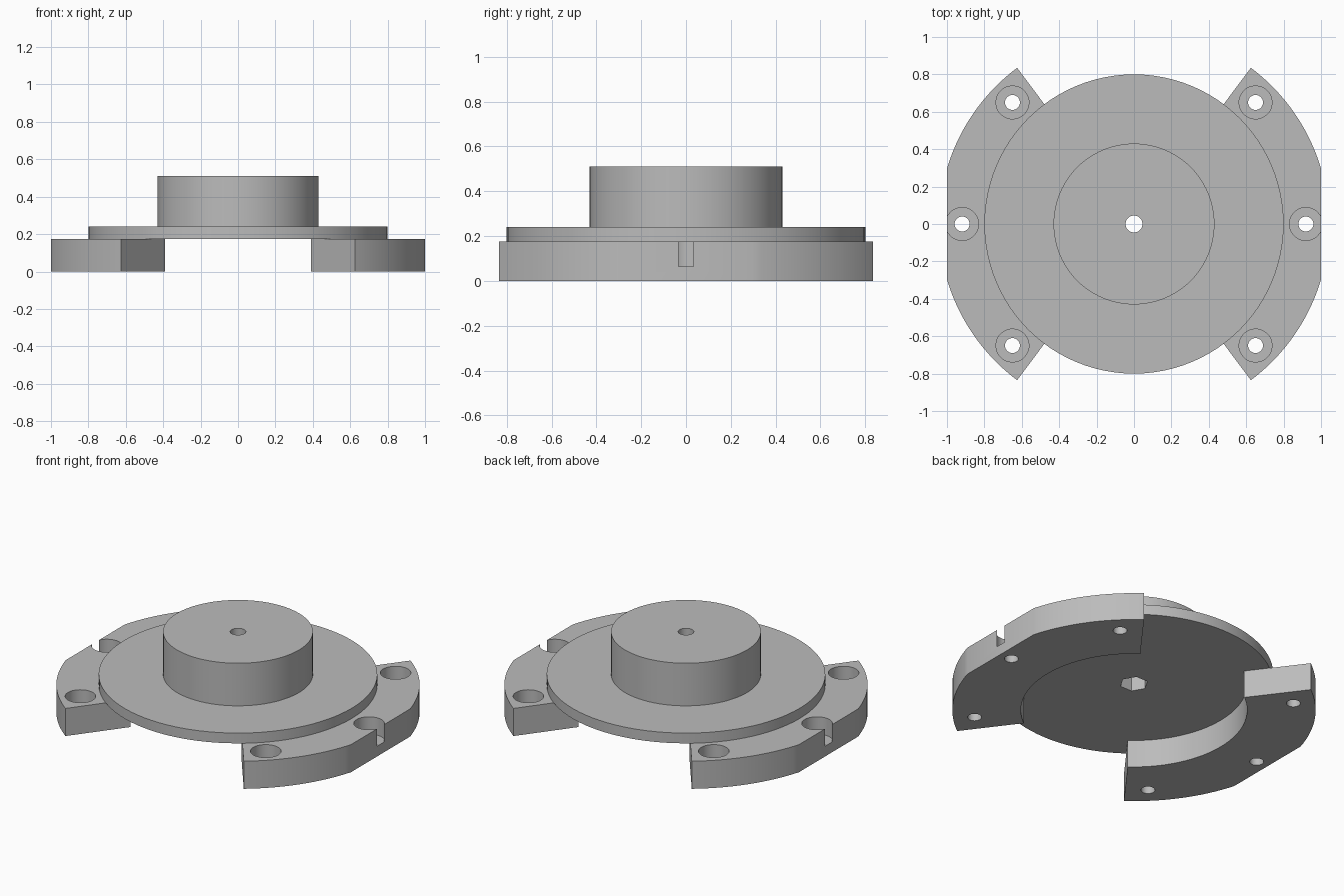
import bpy
import bmesh
from math import sin, cos, acos, atan2, pi, radians

if "Cube" in bpy.data.objects:
    bpy.data.objects.remove(bpy.data.objects["Cube"], do_unlink=True)

grey = bpy.data.materials.new("light grey")
grey.use_nodes = True
grey.diffuse_color = (0.5, 0.5, 0.5, 1)
grey.node_tree.nodes["Principled BSDF"].inputs["Base Color"].default_value = (0.5, 0.5, 0.5, 1)

FOOT_TOP, DISC_TOP, HUB_TOP = 0.175, 0.24, 0.51
OUTER, INNER = 1.043, 0.65
BOLT_CIRCLE = 0.919


def arc(radius, start, end, steps):
    angles = [start + (end - start) * i / steps for i in range(steps + 1)]
    return [(radius * cos(a), radius * sin(a)) for a in angles]


def prism(name, outline, bottom, top):
    """Extrude a flat outline between two heights."""
    bm = bmesh.new()
    face = bm.faces.new([bm.verts.new((x, y, bottom)) for x, y in outline])
    moved = bmesh.ops.extrude_face_region(bm, geom=[face])["geom"]
    verts = [v for v in moved if isinstance(v, bmesh.types.BMVert)]
    bmesh.ops.translate(bm, verts=verts, vec=(0, 0, top - bottom))
    bmesh.ops.recalc_face_normals(bm, faces=bm.faces)
    mesh = bpy.data.meshes.new(name)
    bm.to_mesh(mesh)
    bm.free()
    mesh.materials.append(grey)
    obj = bpy.data.objects.new(name, mesh)
    bpy.context.collection.objects.link(obj)
    return obj


def cylinder(name, radius, bottom, top, x=0, y=0, sides=48):
    outline = [(x + px, y + py) for px, py in arc(radius, 0, 2 * pi, sides)[:-1]]
    return prism(name, outline, bottom, top)


def boolean(obj, other, operation):
    """Combine with another solid, which is then removed."""
    mod = obj.modifiers.new("solid", "BOOLEAN")
    mod.operation = operation
    mod.solver = "EXACT"
    mod.object = other
    bpy.context.view_layer.objects.active = obj
    bpy.ops.object.modifier_apply(modifier=mod.name)
    bpy.data.objects.remove(other, do_unlink=True)


def shade(obj):
    bpy.ops.object.select_all(action="DESELECT")
    obj.select_set(True)
    bpy.context.view_layer.objects.active = obj
    bpy.ops.object.shade_smooth_by_angle(angle=radians(20))


# Flange disc with the raised hub, a through bore and a hexagonal nut pocket
flange = cylinder("flange_and_hub", 0.8, FOOT_TOP, DISC_TOP, sides=96)
boolean(flange, cylinder("hub", 0.43, 0.2, HUB_TOP, sides=96), "UNION")
boolean(flange, cylinder("bore", 0.045, 0, 1), "DIFFERENCE")
boolean(flange, cylinder("nut_pocket", 0.082, 0, 0.295, sides=6), "DIFFERENCE")
shade(flange)

# Two curved feet, each with a flat outer side and three counterbored holes
end = atan2(0.835, 0.625)
flat = acos(1 / OUTER)
for name, turn in (("left_foot", 0), ("right_foot", pi)):
    outline = (arc(OUTER, turn - end, turn - flat, 16)
               + arc(OUTER, turn + flat, turn + end, 16)
               + arc(INNER, turn + end, turn - end, 32))
    foot = prism(name, outline, 0, FOOT_TOP)
    for offset in (-pi / 4, 0, pi / 4):
        x = BOLT_CIRCLE * cos(turn + offset)
        y = BOLT_CIRCLE * sin(turn + offset)
        boolean(foot, cylinder("screw_hole", 0.04, -0.1, 0.3, x, y), "DIFFERENCE")
        boolean(foot, cylinder("counterbore", 0.088, 0.065, 0.3, x, y), "DIFFERENCE")
    shade(foot)
